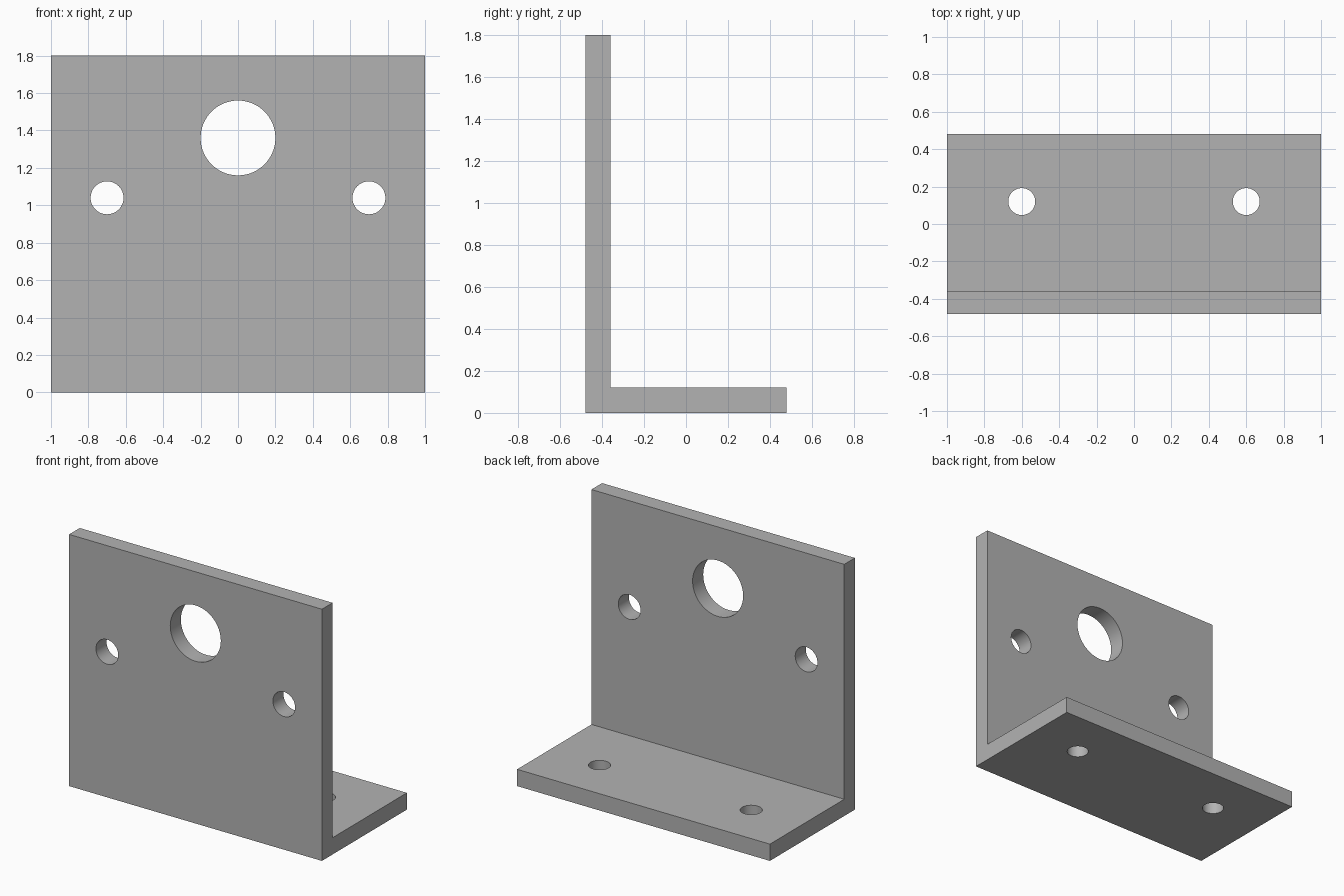
import bpy
import bmesh
import math

cube = bpy.data.objects.get("Cube")
if cube:
    bpy.data.objects.remove(cube, do_unlink=True)

WIDTH, DEPTH, HEIGHT, THICK = 2.0, 0.96, 1.8, 0.12
FRONT, BACK = -DEPTH / 2, DEPTH / 2

# Single grey material
grey = bpy.data.materials.new("plain_grey")
grey.use_nodes = True
colour = (0.45, 0.45, 0.45, 1)
grey.diffuse_color = colour
grey.node_tree.nodes["Principled BSDF"].inputs["Base Color"].default_value = colour

# L-shaped profile swept across the width
profile = [(FRONT, 0), (BACK, 0), (BACK, THICK), (FRONT + THICK, THICK),
           (FRONT + THICK, HEIGHT), (FRONT, HEIGHT)]
bm = bmesh.new()
face = bm.faces.new([bm.verts.new((-WIDTH / 2, y, z)) for y, z in profile])
swept = bmesh.ops.extrude_face_region(bm, geom=[face])["geom"]
bmesh.ops.translate(bm, vec=(WIDTH, 0, 0),
                    verts=[v for v in swept if isinstance(v, bmesh.types.BMVert)])
bmesh.ops.recalc_face_normals(bm, faces=bm.faces)
mesh = bpy.data.meshes.new("angle_bracket")
bm.to_mesh(mesh)
bm.free()
mesh.materials.append(grey)
bracket = bpy.data.objects.new("angle_bracket", mesh)
bpy.context.collection.objects.link(bracket)


def drill(name, radius, location, tilt=0):
    """Cut a round through-hole in the bracket."""
    bpy.ops.mesh.primitive_cylinder_add(vertices=64, radius=radius, depth=THICK * 2,
                                        location=location, rotation=(tilt, 0, 0))
    cutter = bpy.context.object
    cutter.name = name
    cutter.hide_render = True
    cutter.data.materials.append(grey)
    cut = bracket.modifiers.new(name, 'BOOLEAN')
    cut.operation = 'DIFFERENCE'
    cut.solver = 'EXACT'
    cut.object = cutter
    bpy.ops.object.select_all(action='DESELECT')
    bracket.select_set(True)
    bpy.context.view_layer.objects.active = bracket
    bpy.ops.object.modifier_apply(modifier=name)
    bpy.data.objects.remove(cutter, do_unlink=True)


# Large centre hole, then the mirrored pairs in the wall and the foot
wall_y = FRONT + THICK / 2
drill("centre_hole", 0.2, (0, wall_y, 1.36), math.pi / 2)
for side in (-1, 1):
    drill("wall_hole", 0.088, (side * 0.7, wall_y, 1.04), math.pi / 2)
    drill("foot_hole", 0.072, (side * 0.6, 0.12, THICK / 2))

bpy.ops.object.shade_smooth_by_angle(angle=math.radians(30))
